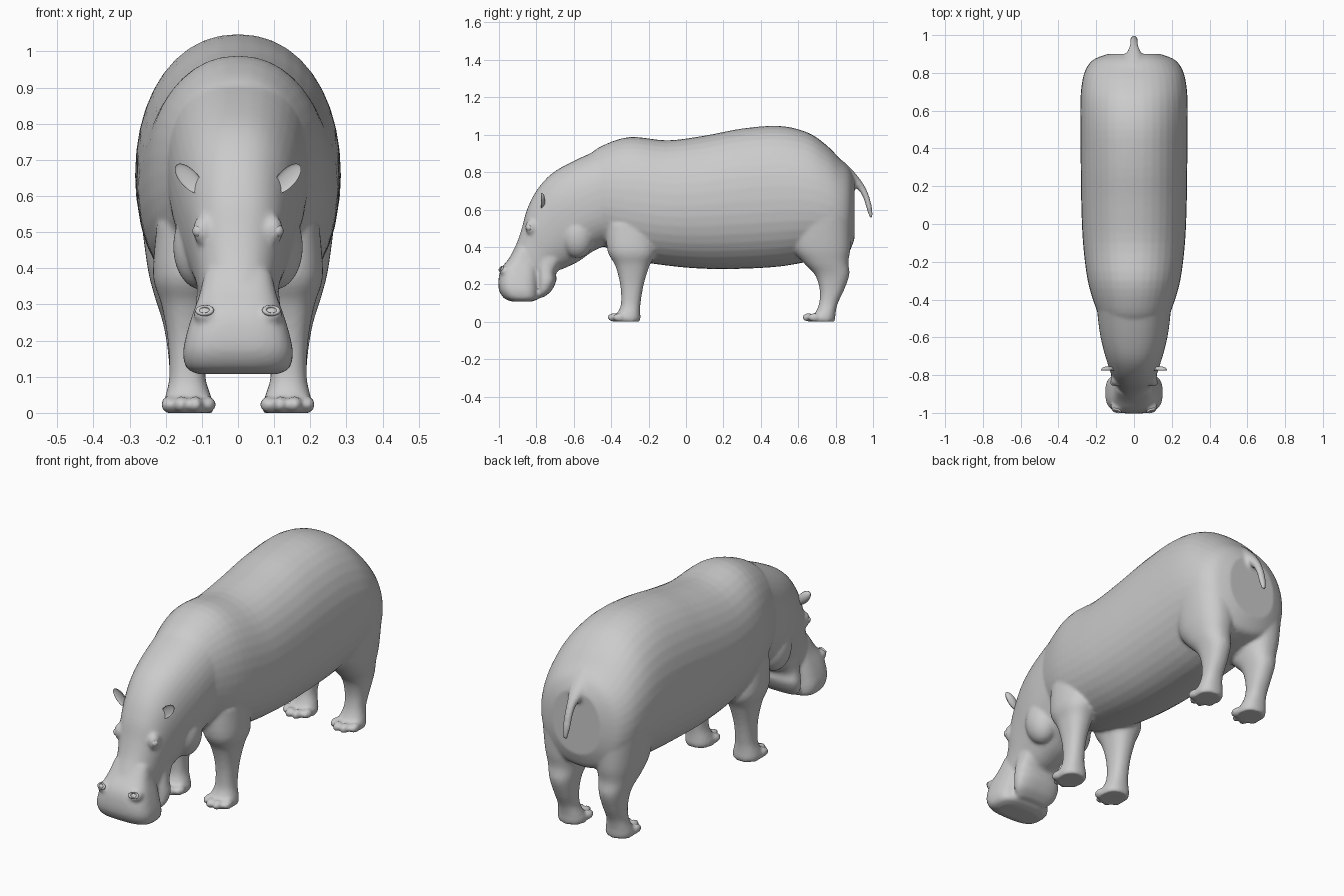
import bpy, bmesh, math
from mathutils import Matrix, Vector


def catmull(a, b, c, d, t):
    return [0.5 * (2 * q + (r - p) * t + (2 * p - 5 * q + 4 * r - s) * t * t
                   + (3 * q - p - 3 * r + s) * t ** 3) for p, q, r, s in zip(a, b, c, d)]


def loft(bm, secs, n=2.0, k=0.5, steps=4, seg=40):
    """Sections (front_y, front_z, back_y, back_z, x, half_width) joined into a closed skin.
    k = place of the widest point between back (0) and front (1), n = squareness."""
    rows, last = [], len(secs) - 1
    for i in range(last):
        quad = [secs[min(max(i + j, 0), last)] for j in (-1, 0, 1, 2)]
        rows += [catmull(*quad, t / steps) for t in range(steps)]
    rows.append(secs[-1])
    rings = []
    for fy, fz, by, bz, x, w in rows:
        f, b = Vector((x, fy, fz)), Vector((x, by, bz))
        mid, ring = b.lerp(f, k), []
        for j in range(seg):
            a = 2 * math.pi * j / seg
            c, s = math.cos(a), math.sin(a)
            u = abs(c) ** (2 / n)
            p = mid.lerp(f if c > 0 else b, u)
            p.x += w * math.copysign(abs(s) ** (2 / n), s)
            ring.append(bm.verts.new(p))
        rings.append(ring)
    for r, q in zip(rings, rings[1:]):
        for j in range(seg):
            bm.faces.new((r[j], r[(j + 1) % seg], q[(j + 1) % seg], q[j]))
    bm.faces.new(rings[0])
    bm.faces.new(rings[-1])


def ball(bm, loc, size, rot=(0, 0, 0)):
    m = Matrix.Translation(loc)
    for ang, ax in zip(rot, 'XYZ'):
        m = m @ Matrix.Rotation(ang, 4, ax)
    m = m @ Matrix.Diagonal((*size, 1))
    return bmesh.ops.create_uvsphere(bm, u_segments=24, v_segments=14, radius=1, matrix=m)['verts']


def finish(bm, name):
    bmesh.ops.recalc_face_normals(bm, faces=bm.faces)
    me = bpy.data.meshes.new(name)
    bm.to_mesh(me)
    bm.free()
    for p in me.polygons:
        p.use_smooth = True
    ob = bpy.data.objects.new(name, me)
    bpy.context.collection.objects.link(ob)
    return ob


skin = bmesh.new()

# Torso: y, top, bottom, half width
torso = [(-.52, .89, .46, .165), (-.45, .94, .41, .20), (-.3, .988, .335, .245), (-.1, .97, .30, .27),
         (.1, .995, .283, .279), (.3, 1.033, .283, .282), (.5, 1.047, .295, .284), (.65, 1.012, .32, .284),
         (.75, .945, .335, .275), (.82, .875, .35, .255), (.87, .825, .37, .215), (.9, .77, .44, .14)]
loft(skin, [(y, t, y, b, 0, w) for y, t, b, w in torso], n=2.15, k=.48)

# Head from neck to bridge of the nose
loft(skin, [(-.42, .94, -.40, .42, 0, .20), (-.60, .86, -.50, .375, 0, .185), (-.72, .79, -.57, .325, 0, .165),
            (-.80, .70, -.64, .29, 0, .142), (-.85, .60, -.69, .27, 0, .125), (-.878, .50, -.70, .25, 0, .113),
            (-.905, .42, -.71, .24, 0, .105), (-.94, .35, -.74, .22, 0, .095)], n=2.3, k=.5)

# Upper muzzle
loft(skin, [(-.905, .40, -.80, .35, 0, .095), (-.945, .34, -.79, .30, 0, .108), (-.987, .285, -.785, .25, 0, .127),
            (-1.002, .23, -.785, .20, 0, .143), (-1.0, .17, -.785, .16, 0, .152), (-.972, .125, -.79, .122, 0, .142),
            (-.93, .108, -.83, .107, 0, .11)], n=3)

# Lower jaw
loft(skin, [(-.80, .42, -.62, .36, 0, .11), (-.80, .30, -.69, .27, 0, .118), (-.80, .21, -.693, .22, 0, .128),
            (-.80, .15, -.72, .165, 0, .115), (-.80, .122, -.76, .132, 0, .08)], n=2.6)

# Tail
loft(skin, [(.84, .86, .84, .72, 0, .075), (.90, .80, .885, .725, 0, .045), (.95, .735, .925, .70, 0, .025),
            (.98, .67, .95, .655, 0, .02), (.997, .60, .968, .595, 0, .018), (.999, .553, .985, .55, 0, .01)])

# Legs: z, front y, back y, x, half width
front_leg = [(.52, -.43, -.18, .125, .10), (.38, -.42, -.16, .14, .095), (.30, -.378, -.195, .142, .07),
             (.20, -.352, -.226, .142, .052), (.10, -.347, -.243, .14, .05), (.05, -.365, -.245, .138, .062),
             (.02, -.392, -.243, .137, .07), (.0, -.388, -.248, .137, .066)]
back_leg = [(.55, .56, .885, .14, .13), (.40, .57, .88, .145, .105), (.32, .625, .868, .145, .085),
            (.25, .69, .873, .142, .066), (.17, .715, .845, .14, .054), (.10, .712, .812, .14, .05),
            (.05, .692, .80, .138, .062), (.02, .66, .798, .137, .07), (.0, .665, .793, .137, .066)]
for s in (1, -1):
    for leg, toe_y in ((front_leg, -.387), (back_leg, .655)):
        loft(skin, [(f, z, b, z, s * x, w) for z, f, b, x, w in leg], n=2.3)
        # Toes
        for dx, dy in ((-.055, .03), (-.02, 0), (.02, 0), (.055, .03)):
            ball(skin, (s * (.137 + dx), toe_y + dy, .023), (.021, .034, .023))
    # Brow bumps, nostril mounds, cheek
    ball(skin, (s * .095, -.825, .505), (.03, .035, .042))
    ball(skin, (s * .09, -.965, .272), (.034, .034, .026))
    ball(skin, (s * .10, -.58, .46), (.08, .09, .12))

body = finish(skin, "body")
m = body.modifiers.new("blend", 'REMESH')
m.mode = 'VOXEL'
m.voxel_size = .009
m.use_smooth_shade = True
m = body.modifiers.new("soften", 'SMOOTH')
m.factor = .5
m.iterations = 5

for s, side in ((1, "left"), (-1, "right")):
    # Cupped ear, hollow to the front
    bm = bmesh.new()
    for v in ball(bm, (0, 0, 0), (.025, .022, .052)):
        if v.co.y < 0:
            v.co.y *= -.35
    bm.transform(Matrix.Translation((s * .135, -.775, .648)) @ Matrix.Rotation(s * .75, 4, 'Y'))
    finish(bm, side + "_ear")

    # Eye
    bm = bmesh.new()
    ball(bm, (s * .108, -.838, .503), (.018, .018, .018))
    finish(bm, side + "_eye")

    # Nostril rim
    bpy.ops.mesh.primitive_torus_add(major_radius=.018, minor_radius=.006, major_segments=24, minor_segments=10,
                                     location=(s * .092, -.988, .283), rotation=(math.radians(60), 0, s * .3))
    rim = bpy.context.object
    rim.name = side + "_nostril"
    rim.scale = (1.1, .7, 1)
    bpy.ops.object.shade_smooth()
